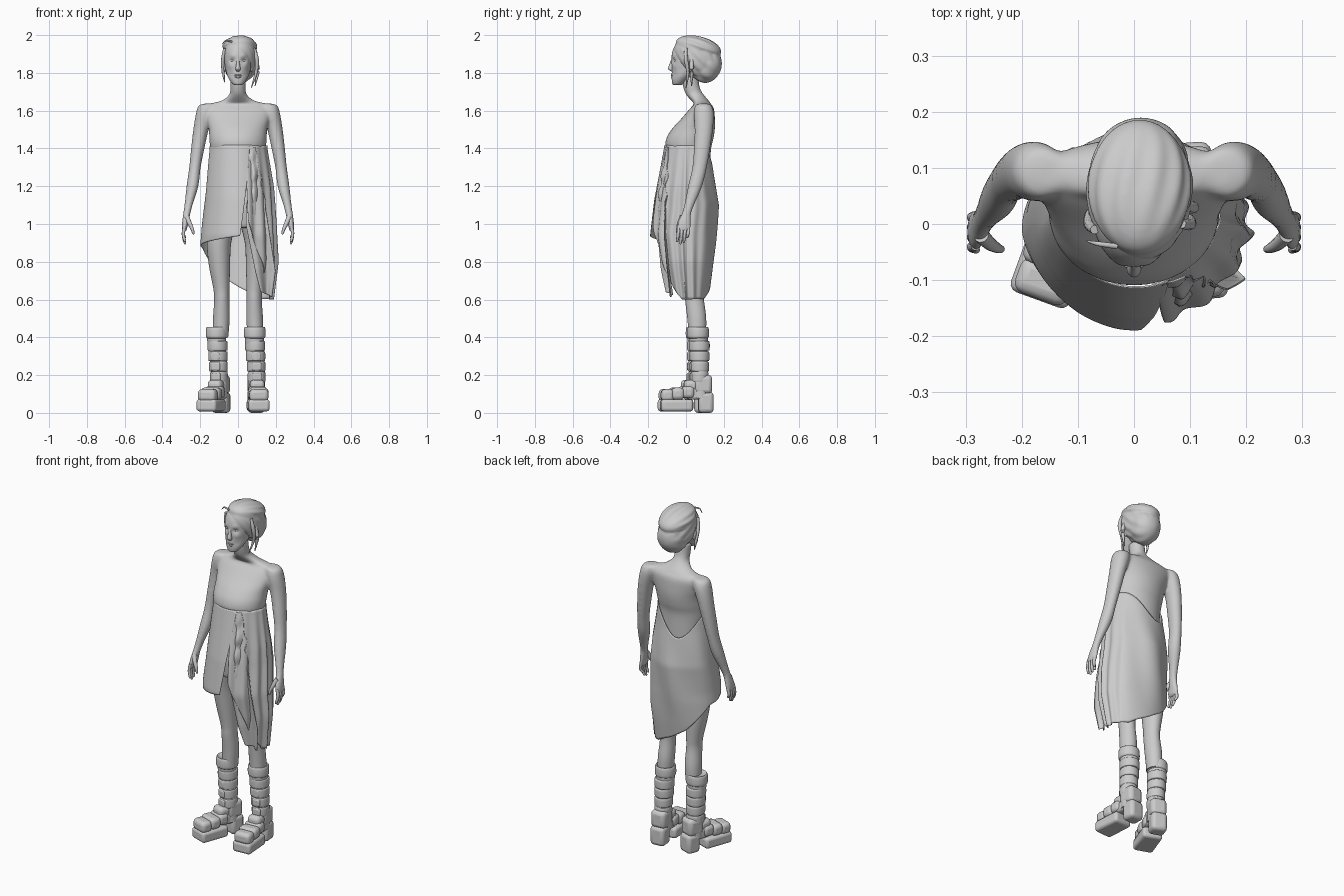
import bpy, bmesh, math
from mathutils import Vector, Matrix
from math import sin, cos, pi, radians, exp

if "Cube" in bpy.data.objects:
    bpy.data.objects.remove(bpy.data.objects["Cube"])


def make(name, verts, faces, angle=60):
    me = bpy.data.meshes.new(name)
    me.from_pydata(verts, [], faces)
    bm = bmesh.new()
    bm.from_mesh(me)
    bmesh.ops.recalc_face_normals(bm, faces=bm.faces)
    bm.to_mesh(me)
    bm.free()
    ob = bpy.data.objects.new(name, me)
    bpy.context.collection.objects.link(ob)
    bpy.ops.object.select_all(action='DESELECT')
    ob.select_set(True)
    bpy.context.view_layer.objects.active = ob
    bpy.ops.object.shade_smooth_by_angle(angle=radians(angle))
    return ob


def fuse(name, obs, voxel, smooth):
    """Join closed parts into one smooth skin"""
    bpy.ops.object.select_all(action='DESELECT')
    for o in obs:
        o.select_set(True)
    bpy.context.view_layer.objects.active = obs[0]
    bpy.ops.object.join()
    ob = obs[0]
    ob.name = name
    r = ob.modifiers.new('skin', 'REMESH')
    r.mode, r.voxel_size, r.use_smooth_shade = 'VOXEL', voxel, True
    sm = ob.modifiers.new('soften', 'SMOOTH')
    sm.factor, sm.iterations = .5, smooth


def spline(rows, sub):
    """Catmull-Rom through rows of any width"""
    out, n = [], len(rows)
    for i in range(n - 1):
        a, b, c, d = rows[max(i - 1, 0)], rows[i], rows[i + 1], rows[min(i + 2, n - 1)]
        for k in range(sub):
            t = k / sub
            out.append([.5 * (2 * q + (r - p) * t + (2 * p - 5 * q + 4 * r - s) * t * t
                        + (3 * q - p - 3 * r + s) * t ** 3) for p, q, r, s in zip(a, b, c, d)])
    return out + [list(rows[-1])]


def lerp(table, x):
    for (x0, y0), (x1, y1) in zip(table, table[1:]):
        if x <= x1:
            return y0 + (y1 - y0) * max(0, (x - x0) / (x1 - x0))
    return table[-1][1]


def skin_rings(name, v, seg):
    n = len(v) // seg
    f = [(i * seg + k, i * seg + (k + 1) % seg, (i + 1) * seg + (k + 1) % seg, (i + 1) * seg + k)
         for i in range(n - 1) for k in range(seg)]
    return make(name, v, f + [tuple(range(seg)), tuple(range((n - 1) * seg, n * seg))])


def loft(name, rows, s=1, seg=32, sub=5, fn=None, matrix=Matrix()):
    """Stack of horizontal ellipses: rows of x, y, z, rx, ry"""
    v = [Vector((s * x + rx * cos(2 * pi * k / seg), y + ry * sin(2 * pi * k / seg), z))
         for x, y, z, rx, ry in spline(rows, sub) for k in range(seg)]
    return skin_rings(name, [matrix @ (fn(c) if fn else c) for c in v], seg)


def tube(name, pts, s=1, seg=10):
    """Tube through points of x, y, z, radius"""
    p = spline([(s * a, b, c, r) for a, b, c, r in pts], 4)
    v = []
    for i, q in enumerate(p):
        d = Vector(p[min(i + 1, len(p) - 1)][:3]) - Vector(p[max(i - 1, 0)][:3])
        m = d.to_track_quat('Z', 'Y').to_matrix()
        v += [Vector(q[:3]) + m @ Vector((cos(2 * pi * k / seg), sin(2 * pi * k / seg), 0)) * q[3] for k in range(seg)]
    return skin_rings(name, v, seg)


def ball(name, loc, r, tilt=0, ridges=0, depth=0.0):
    bm = bmesh.new()
    bmesh.ops.create_uvsphere(bm, u_segments=64 if ridges else 20, v_segments=32 if ridges else 12, radius=1)
    m = Matrix.Translation(loc) @ Matrix.Rotation(radians(tilt), 4, 'X')
    for v in bm.verts:
        phi = math.atan2(v.co.z, v.co.x)       # strands run along local y
        k = 1 + depth * sin(ridges * phi + 3 * v.co.y) * (1 - v.co.y ** 2)
        v.co = m @ Vector((v.co.x * r[0] * k, v.co.y * r[1], v.co.z * r[2] * k))
    bm.verts.index_update()
    vs, fs = [v.co.copy() for v in bm.verts], [[v.index for v in f.verts] for f in bm.faces]
    bm.free()
    return make(name, vs, fs)


def block(name, loc, size, matrix, bevel=.015):
    bm = bmesh.new()
    bmesh.ops.create_cube(bm, size=1)
    vs = [matrix @ Vector([l + c * d for l, c, d in zip(loc, v.co, size)]) for v in bm.verts]
    fs = [[v.index for v in f.verts] for f in bm.faces]
    bm.free()
    b = make(name, vs, fs).modifiers.new('bevel', 'BEVEL')
    b.width, b.segments = bevel, 3


def sheet(name, fn, nu, nv, thick=.003):
    """Open cloth surface from fn(u, v)"""
    v = [fn(i / nu, j / nv) for j in range(nv + 1) for i in range(nu + 1)]
    w = nu + 1
    f = [(j * w + i, j * w + i + 1, (j + 1) * w + i + 1, (j + 1) * w + i) for j in range(nv) for i in range(nu)]
    ob = make(name, v, f)
    sm = ob.modifiers.new('soften', 'SMOOTH')
    sm.factor, sm.iterations = .5, 3
    ob.modifiers.new('thickness', 'SOLIDIFY').thickness = thick


# Torso, neck, arms and hands fused into one skin
body = [loft('torso', [(0, .02, .98, .13, .09), (0, .02, 1.1, .135, .1), (0, .04, 1.25, .118, .088),
                       (0, .014, 1.39, .145, .118), (0, .02, 1.45, .152, .125), (0, .04, 1.505, .155, .113),
                       (0, .065, 1.56, .17, .088), (0, .084, 1.61, .18, .064), (0, .087, 1.636, .155, .045),
                       (0, .075, 1.652, .09, .046), (0, .047, 1.685, .047, .047), (0, .03, 1.72, .042, .044),
                       (0, .02, 1.78, .042, .046)], seg=48)]
for s in (-1, 1):
    body.append(loft('arm', [(.14, .09, 1.638, .03, .025), (.162, .092, 1.628, .046, .044), (.176, .094, 1.585, .047, .054),
                             (.196, .094, 1.5, .041, .049), (.213, .085, 1.4, .036, .044), (.228, .072, 1.3, .031, .039),
                             (.241, .048, 1.2, .032, .038), (.26, .02, 1.11, .023, .028), (.27, .004, 1.06, .02, .025),
                             (.277, -.007, 1.02, .018, .034), (.283, -.012, .98, .015, .038),
                             (.284, -.012, .96, .011, .033)], s, seg=24))
    for i in range(4):
        y, tip = .014 - i * .0175, (.925, .9, .893, .905)[i]
        tube('finger', [(.282, y, .99, .009), (.289, y - .002, .955, .009), (.287, y - .005, (tip + .955) / 2, .008),
                        (.28, y - .008, tip + .004, .006), (.278, y - .008, tip, .001)], s)
    tube('thumb', [(.272, -.02, 1.04, .014), (.257, -.035, 1.005, .012), (.243, -.043, .975, .009),
                   (.236, -.045, .95, .006), (.235, -.045, .945, .001)], s)
    # Legs
    loft('leg', [(.075, .02, 1.02, .07, .085), (.1, .025, .9, .064, .075), (.098, .035, .78, .056, .066),
                 (.088, .043, .66, .043, .053), (.086, .045, .6, .04, .05), (.088, .057, .5, .044, .05),
                 (.092, .06, .4, .04, .045)], s, seg=28)
fuse('body', body, .006, 22)


# Head with eye sockets, brows and cheeks pressed in
def face(c):
    if c.y < 0:
        for sx in (-1, 1):
            for x, z, w, d in ((.029, 1.866, .014, .01), (.03, 1.89, .014, -.004), (.042, 1.835, .016, -.004),
                               (.038, 1.79, .018, .004)):
                c.y += d * exp(-((c.x - sx * x) ** 2 + (c.z - z) ** 2) / w ** 2)
    return c


loft('head', [(0, -.046, 1.735, .016, .018), (0, -.042, 1.744, .032, .031), (0, -.022, 1.78, .054, .054),
              (0, .008, 1.82, .066, .083), (0, .014, 1.87, .073, .091), (0, .02, 1.92, .072, .09),
              (.003, .03, 1.96, .06, .075), (.005, .04, 1.985, .03, .04)], seg=64, sub=8, fn=face)
loft('nose', [(0, -.066, 1.89, .007, .006), (0, -.074, 1.855, .008, .01), (0, -.08, 1.824, .013, .015),
              (0, -.075, 1.812, .011, .01), (0, -.07, 1.806, .006, .005)], seg=20)
ball('upper_lip', (0, -.072, 1.787), (.02, .008, .005))
ball('lower_lip', (0, -.071, 1.778), (.016, .008, .006))
for s in (-1, 1):
    ball('eye', (s * .029, -.054, 1.866), (.013, .009, .007))
    ball('ear', (s * .071, .02, 1.835), (.01, .018, .03))

# Swept hair with bun, and loose strands
fuse('hair', [ball('hair', (.01, .062, 1.878), (.094, .14, .104), -38, 14, .03),
              ball('hair_crown', (.01, .066, 1.935), (.091, .123, .058), -14, 11, .04),
              ball('hair_bun', (.012, .108, 1.84), (.083, .08, .095), -20, 9, .03)], .005, 8)
for pts in ([(.085, 0, 1.93, .008), (.1, 0, 1.87, .011), (.095, .01, 1.8, .008), (.07, .0, 1.72, .002)],
            [(.09, .03, 1.88, .01), (.105, .03, 1.82, .011), (.098, .03, 1.77, .007), (.09, .03, 1.73, .002)],
            [(-.07, -.01, 1.93, .008), (-.08, 0, 1.87, .01), (-.078, .02, 1.8, .008), (-.07, .02, 1.75, .002)],
            [(-.03, -.04, 1.965, .005), (-.065, -.035, 1.97, .004), (-.085, -.03, 1.95, .001)]):
    tube('loose_strand', pts)

# Dress profile: half widths and front/back depth against height
LEFT = [(.6, .2), (.88, .2), (1.0, .19), (1.2, .17), (1.4, .15), (1.52, .15)]
RIGHT = [(.6, .185), (.8, .21), (1.0, .2), (1.2, .187), (1.4, .155), (1.52, .15)]
FRONT = [(.6, -.11), (.76, -.155), (.94, -.187), (1.13, -.165), (1.29, -.135), (1.42, -.112), (1.52, -.08)]
BACK = [(.6, .12), (.75, .14), (.9, .155), (1.1, .17), (1.3, .142), (1.4, .135), (1.52, .152)]
HEM = [(-20, .935), (0, .925), (75, .885), (100, .87), (150, .72), (180, .66), (220, .6), (295, .595),
       (318, .66), (335, .85), (350, 1.02)]


def wrap(a, z, k=1.0):
    """Point on the dress at angle a (0 front, 90 left, 270 right)"""
    t = radians(a)
    yf, yb = lerp(FRONT, z), lerp(BACK, z)
    w = lerp(LEFT, z) if sin(t) > 0 else lerp(RIGHT, z)
    c = cos(t)
    c = c ** 1.25 if c > 0 else c
    return Vector((-w * sin(t) * k, (yf + yb) / 2 - (yb - yf) / 2 * c * k, z))


def skirt(u, v):
    b = -20 + 370 * u
    top = 1.42 - .15 * exp(-((b - 165) / 42) ** 2)      # top edge dips across the back
    z = top + (lerp(HEM, b) - top) * v
    a0 = lerp([(.9, -2), (1.2, -14), (1.42, -24)], z)
    a1 = lerp([(.6, 338), (1.0, 345), (1.42, 348)], z)
    a = a0 + (a1 - a0) * u
    g = min(1, max(0, (a - 225) / 40))
    k = 1 + g * (.025 + .025 * v) * sin(radians(a) * 16) * min(1, .3 + 2 * v)
    k += (1 - g) * .035 * sin(pi * v) * sin(radians(a) * 6 + 4 * v) * min(1, max(0, a - 60) / 60)
    k += .02 * exp(-((a - a0) / 30) ** 2) - .015 * g * v
    return wrap(a, z, k)


sheet('skirt', skirt, 220, 44)


# Gathered drape hanging along the slit
def drape(u, v):
    z = 1.41 - (.77 + .03 * u) * v
    xl = lerp([(.6, .13), (.75, .09), (1.0, .04), (1.2, .05), (1.42, .05)], z)
    xr = lerp([(.6, .18), (.75, .2), (1.0, .16), (1.2, .13), (1.42, .09)], z)
    x = xl + (xr - xl) * u
    ruffle = max(0, 1 - abs(v - .25) / .25)
    y = lerp([(.6, -.115), (.76, -.14), (.95, -.15), (1.2, -.14), (1.42, -.108)], z) + (x - .05) * .35
    y += .012 * sin(u * 8 + v * 4) * min(1, 4 * v) + .008 * ruffle * sin(v * 48 + u * 5)
    return Vector((x + .006 * ruffle * sin(v * 40), y, z))


sheet('slit_drape', drape, 30, 80)

# Platform boots with padded straps
for s, loc, turn in ((-1, (-.1, .062, 0), -20), (1, (.098, .075, 0), 4)):
    m = Matrix.Translation(loc) @ Matrix.Rotation(radians(turn), 4, 'Z')
    dx = -.01
    loft('boot_shaft', [(0, .002, .08, .045, .05), (0, 0, .16, .044, .048), (0, -.003, .24, .044, .044),
                        (dx, -.007, .35, .049, .048), (dx, -.01, .44, .053, .054)], seg=28, matrix=m)
    for i, z in enumerate((.19, .245, .3, .355)):
        w, x = .047 + i * .002, dx * i / 4
        loft('boot_strap', [(x, -.004, z - .025, w - .003, w - .002), (x, -.004, z - .018, w, w + .002),
                            (x, -.004, z + .018, w, w + .002), (x, -.004, z + .025, w - .003, w - .002)],
             seg=28, matrix=m)
        block('boot_buckle', (x, -.046, z), (.05, .02, .042), m, .008)
    loft('boot_cuff', [(dx, -.01, .395, .05, .05), (dx, -.01, .405, .057, .057), (dx, -.01, .44, .057, .057),
                       (dx, -.01, .455, .052, .052), (dx, -.01, .45, .042, .044)], seg=28, matrix=m)
    block('heel', (0, .03, .055), (.088, .08, .11), m, .02)
    block('heel_counter', (0, .015, .15), (.09, .095, .1), m, .022)
    block('platform_sole', (0, -.125, .04), (.112, .17, .064), m, .016)
    for y, w in ((-.175, .1), (-.12, .108), (-.066, .1)):
        block('toe_pad', (0, y, .094 + .15 * (y + .17)), (w, .066, .064), m, .02)
    block('instep', (0, -.05, .145), (.078, .075, .06), m, .022)
    block('arch', (0, -.03, .1), (.08, .08, .06), m, .015)
